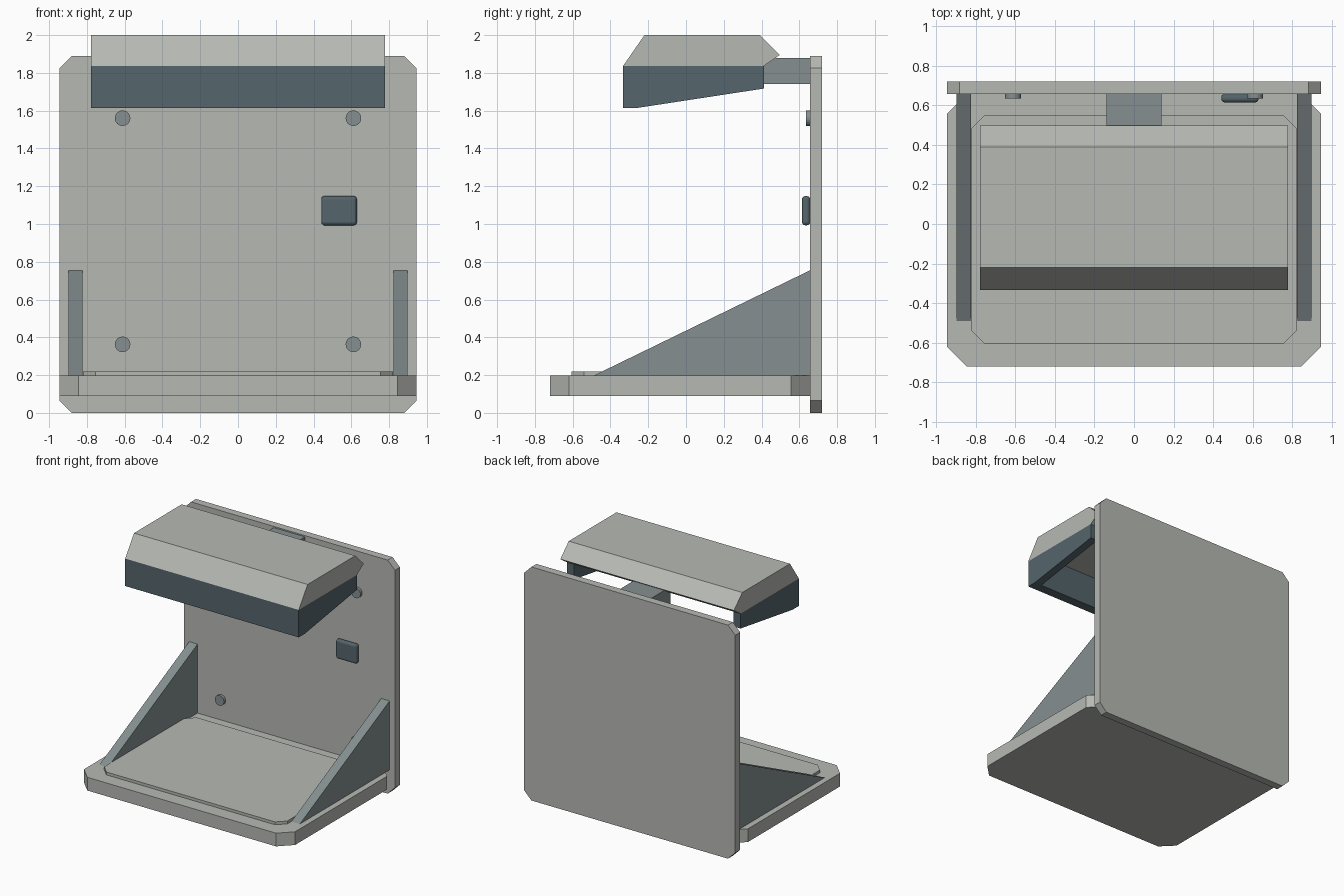
import bpy, bmesh, math
from mathutils import Vector

if "Cube" in bpy.data.objects:
    bpy.data.objects.remove(bpy.data.objects["Cube"])


def material(name, rgb):
    m = bpy.data.materials.new(name)
    m.diffuse_color = (*rgb, 1)
    m.use_nodes = True
    m.node_tree.nodes["Principled BSDF"].inputs["Base Color"].default_value = m.diffuse_color
    return m


PALE = material("pale grey", (0.47, 0.485, 0.455))
STEEL = material("blue grey", (0.235, 0.275, 0.28))
DARK = material("dark slate", (0.09, 0.13, 0.15))


def prism(name, profile, axis, lo, hi, mat):
    """Extrude a 2D profile along an axis (0 = x, 1 = y, 2 = z)."""
    def place(p, d):
        c = list(p)
        c.insert(axis, d)
        return Vector(c)
    bm = bmesh.new()
    face = bm.faces.new([bm.verts.new(place(p, lo)) for p in profile])
    new = bmesh.ops.extrude_face_region(bm, geom=[face])["geom"]
    shift = place((0, 0), hi - lo)
    bmesh.ops.translate(bm, vec=shift, verts=[v for v in new if isinstance(v, bmesh.types.BMVert)])
    bmesh.ops.recalc_face_normals(bm, faces=bm.faces)
    me = bpy.data.meshes.new(name)
    bm.to_mesh(me)
    bm.free()
    me.materials.append(mat)
    ob = bpy.data.objects.new(name, me)
    bpy.context.collection.objects.link(ob)
    return ob


def cut_rect(x0, x1, y0, y1, c=0.0):
    """Rectangle outline with corners cut off by c."""
    if c == 0:
        return [(x0, y0), (x1, y0), (x1, y1), (x0, y1)]
    return [(x0 + c, y0), (x1 - c, y0), (x1, y0 + c), (x1, y1 - c),
            (x1 - c, y1), (x0 + c, y1), (x0, y1 - c), (x0, y0 + c)]


# Back panel, base shelf and raised tray
prism("back_panel", cut_rect(-0.945, 0.945, 0, 1.89, 0.065), 1, 0.657, 0.72, PALE)
prism("base_shelf", cut_rect(-0.945, 0.945, -0.72, 0.657, 0.1), 2, 0.09, 0.197, PALE)
prism("tray_pad", cut_rect(-0.82, 0.82, -0.605, 0.55, 0.065), 2, 0.197, 0.22, PALE)

# Hood cap, front visor and support arm
prism("hood_cap", [(-0.333, 1.837), (-0.22, 2.0), (0.39, 2.0), (0.497, 1.895), (0.412, 1.837)],
      0, -0.777, 0.777, PALE)
prism("hood_visor", [(-0.333, 1.615), (-0.255, 1.615), (-0.205, 1.837), (-0.333, 1.837)],
      0, -0.777, 0.777, DARK)
prism("support_arm", cut_rect(0.40, 0.657, 1.742, 1.88), 0, -0.14, 0.14, STEEL)

# Mirrored side parts
for side, s in (("left", -1), ("right", 1)):
    prism(side + "_gusset", [(-0.49, 0.197), (0.657, 0.197), (0.657, 0.755)],
          0, s * 0.822, s * 0.897, STEEL)
    prism(side + "_hood_cheek", [(-0.255, 1.615), (0.412, 1.717), (0.412, 1.837), (-0.205, 1.837)],
          0, s * 0.712, s * 0.777, DARK)
    # Bolt heads on the panel
    for level, z in (("lower", 0.363), ("upper", 1.56)):
        ring = [(s * 0.611 + 0.041 * math.cos(a), z + 0.041 * math.sin(a))
                for a in (math.tau * i / 24 for i in range(24))]
        ob = prism(f"{side}_{level}_bolt", ring, 1, 0.634, 0.657, STEEL)
        bpy.context.view_layer.objects.active = ob
        ob.select_set(True)
        bpy.ops.object.shade_smooth_by_angle(angle=math.radians(30))
        ob.select_set(False)

# Rounded switch
switch = prism("switch", cut_rect(0.441, 0.629, 0.993, 1.148), 1, 0.614, 0.657, DARK)
bev = switch.modifiers.new("round", "BEVEL")
bev.width = 0.017
bev.segments = 3
